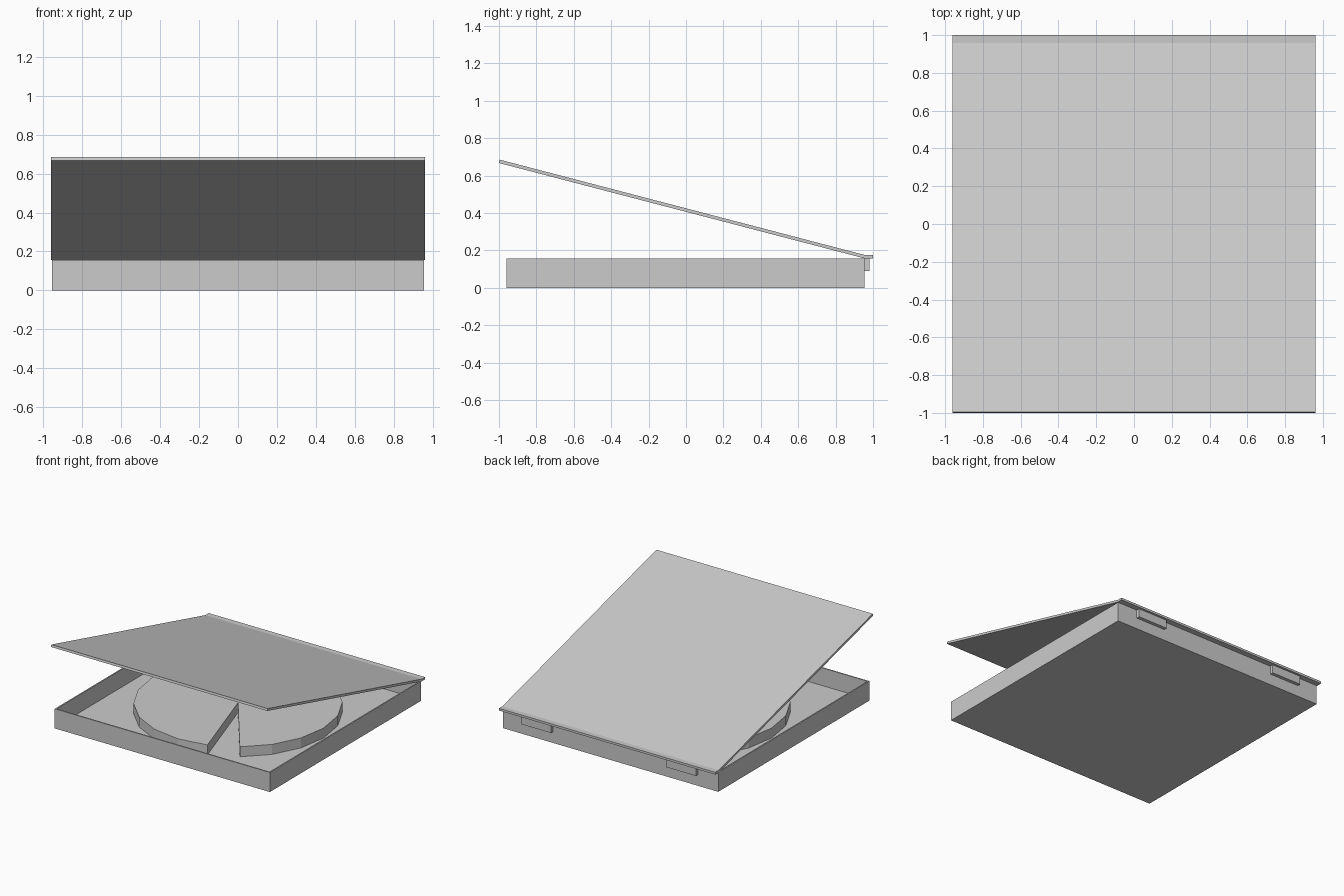
import bpy, bmesh
from math import radians, sin, cos

if "Cube" in bpy.data.objects:
    bpy.data.objects.remove(bpy.data.objects["Cube"])

W, Y0, Y1, H, T = 0.955, -0.96, 0.955, 0.157, 0.015


def finish(name, bm):
    bmesh.ops.recalc_face_normals(bm, faces=bm.faces)
    mesh = bpy.data.meshes.new(name)
    bm.to_mesh(mesh)
    bm.free()
    obj = bpy.data.objects.new(name, mesh)
    bpy.context.collection.objects.link(obj)
    return obj


def prism(name, points, offset):
    """Extrude a closed outline along an offset vector."""
    bm = bmesh.new()
    face = bm.faces.new([bm.verts.new(p) for p in points])
    ext = bmesh.ops.extrude_face_region(bm, geom=[face])
    bmesh.ops.translate(bm, vec=offset,
                        verts=[v for v in ext["geom"] if isinstance(v, bmesh.types.BMVert)])
    return finish(name, bm)


# Open tray: outer block with an inset, sunken floor
bm = bmesh.new()
bmesh.ops.create_cube(bm, size=1)
for v in bm.verts:
    v.co = (W if v.co.x > 0 else -W, Y1 if v.co.y > 0 else Y0, H if v.co.z > 0 else 0)
bm.normal_update()
top = next(f for f in bm.faces if f.normal.z > 0.9)
bmesh.ops.inset_region(bm, faces=[top], thickness=T)
ext = bmesh.ops.extrude_discrete_faces(bm, faces=[top])
bmesh.ops.translate(bm, vec=(0, 0, T - H), verts=ext["faces"][0].verts)
finish("box_tray", bm)

# Raised lid with its flat hinge strip, one side profile
lid = [(-1.0, 0.667), (Y1, 0.157), (1.0, 0.157), (1.0, 0.175), (0.957, 0.175), (-0.996, 0.685)]
prism("lid", [(-0.96, y, z) for y, z in lid], (1.92, 0, 0))

# Two locking tabs on the back
for side, x in (("left", -0.775), ("right", 0.51)):
    prism("back_tab_" + side,
          [(x, Y1, 0.09), (x, 0.982, 0.09), (x, 0.982, 0.158), (x, Y1, 0.158)], (0.265, 0, 0))

# Twenty-sided pie with one slice removed
R = 0.76
rim = [(R * cos(radians(a)), R * sin(radians(a)), T) for a in range(-54, 289, 18)]
prism("pie", [(0, 0, T)] + rim, (0, 0, 0.08))
